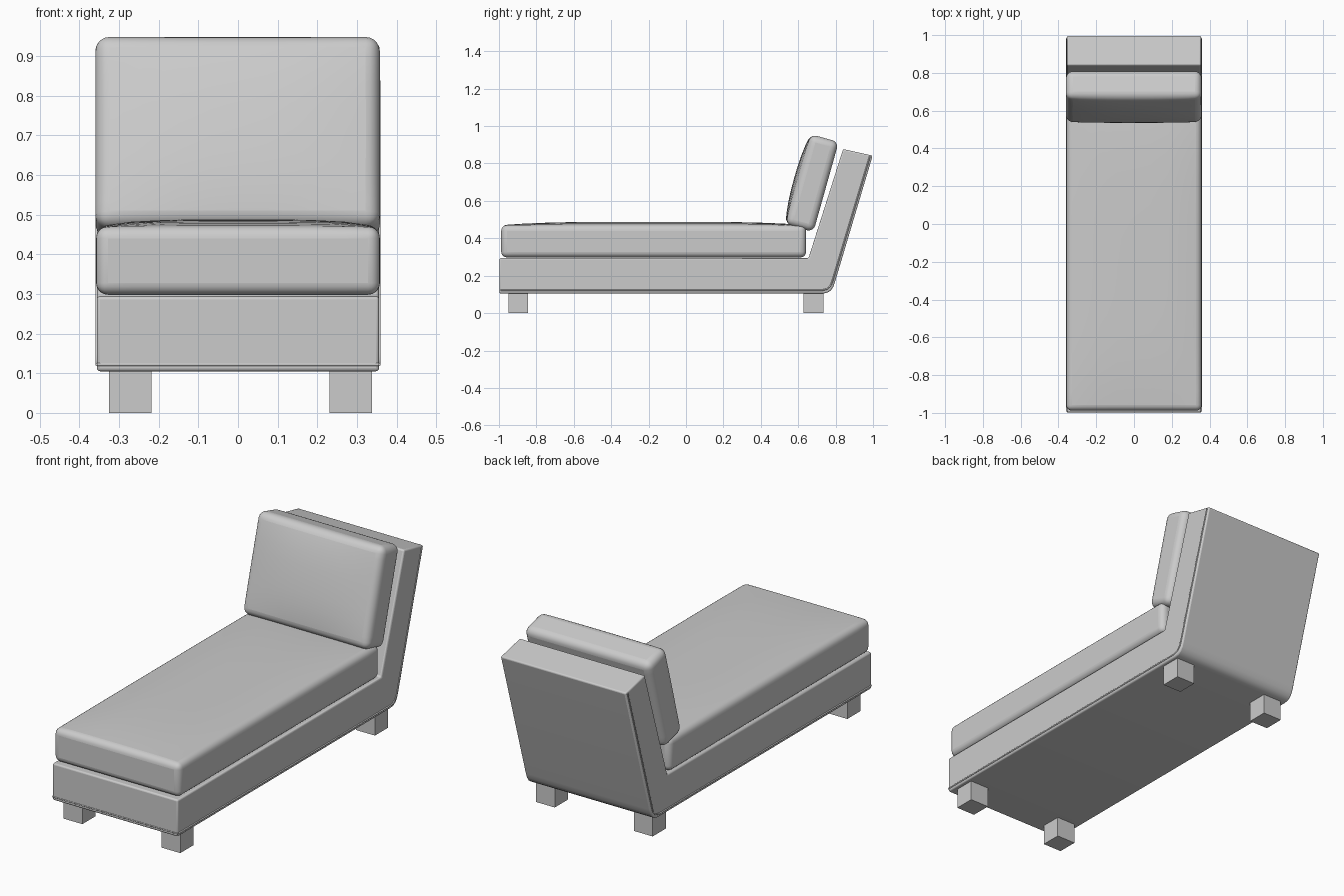
import bpy, bmesh, math
from mathutils import Vector

if "Cube" in bpy.data.objects:
    bpy.data.objects.remove(bpy.data.objects["Cube"])


def finish(name, bm, bevel=0.0, segments=3):
    bmesh.ops.recalc_face_normals(bm, faces=bm.faces)
    mesh = bpy.data.meshes.new(name)
    bm.to_mesh(mesh)
    bm.free()
    ob = bpy.data.objects.new(name, mesh)
    bpy.context.collection.objects.link(ob)
    if bevel:
        mod = ob.modifiers.new("soft_edges", 'BEVEL')
        mod.width, mod.segments = bevel, segments
        mod.limit_method, mod.angle_limit = 'ANGLE', math.radians(40)
    bpy.ops.object.select_all(action='DESELECT')
    bpy.context.view_layer.objects.active = ob
    ob.select_set(True)
    bpy.ops.object.shade_smooth_by_angle(angle=math.radians(40))
    if bevel:
        # bevel first, then smooth by angle
        while ob.modifiers[-1].name != "soft_edges" and len(ob.modifiers) > 1:
            ob.modifiers.move(len(ob.modifiers) - 1, 0)
    return ob


def box(name, size, loc, bevel=0.0):
    bm = bmesh.new()
    bmesh.ops.create_cube(bm, size=1)
    bmesh.ops.scale(bm, vec=size, verts=bm.verts)
    ob = finish(name, bm, bevel)
    ob.location = loc
    return ob


def cushion(name, size, loc, crown, power, radius, tilt=0.0, cells=(8, 12)):
    bm = bmesh.new()
    bmesh.ops.create_cube(bm, size=1)
    bmesh.ops.scale(bm, vec=size, verts=bm.verts)
    for axis, n in enumerate(cells):
        no = Vector((0, 0, 0))
        no[axis] = 1
        for i in range(1, n):
            bmesh.ops.bisect_plane(bm, geom=bm.verts[:] + bm.edges[:] + bm.faces[:],
                                   plane_co=no * size[axis] * (i / n - 0.5), plane_no=no)
    for v in bm.verts:
        if v.co.z > 0:
            u, w = 2 * v.co.x / size[0], 2 * v.co.y / size[1]
            v.co.z += crown * (1 - abs(u) ** power) * (1 - abs(w) ** power)
    ob = finish(name, bm, radius, 5)
    ob.location = loc
    ob.rotation_euler.x = tilt
    return ob


# Upholstered frame: L-shaped side profile with a rounded heel
HALF = 0.356
heel = [(0.735, 0.105), (0.757, 0.110), (0.775, 0.122), (0.788, 0.142), (0.797, 0.168)]
profile = [(-0.997, 0.105)] + heel + [(0.998, 0.842), (0.840, 0.877), (0.655, 0.294), (-0.997, 0.294)]
bm = bmesh.new()
face = bm.faces.new([bm.verts.new((-HALF, y, z)) for y, z in profile])
ext = bmesh.ops.extrude_face_region(bm, geom=[face])
bmesh.ops.translate(bm, vec=(2 * HALF, 0, 0),
                    verts=[g for g in ext["geom"] if isinstance(g, bmesh.types.BMVert)])
finish("frame", bm, 0.008)

# Piping along the lower side, the back edge and the front
outer = [(-0.992, 0.122), (0.728, 0.122), (0.757, 0.130), (0.776, 0.152), (0.785, 0.178), (0.983, 0.838)]
paths = {"side_piping_left": [(-HALF, y, z) for y, z in outer],
         "side_piping_right": [(HALF, y, z) for y, z in outer],
         "front_piping": [(-HALF, -0.995, 0.122), (HALF, -0.995, 0.122)]}
for name, pts in paths.items():
    cu = bpy.data.curves.new(name, 'CURVE')
    cu.dimensions = '3D'
    cu.bevel_depth, cu.bevel_resolution, cu.use_fill_caps = 0.004, 2, True
    sp = cu.splines.new('POLY')
    sp.points.add(len(pts) - 1)
    for p, co in zip(sp.points, pts):
        p.co = (*co, 1)
    bpy.context.collection.objects.link(bpy.data.objects.new(name, cu))

# Seat cushion with a slight crown
cushion("seat_cushion", (0.716, 1.63, 0.172), (0, -0.173, 0.384), 0.018, 4, 0.03, cells=(8, 16))

# Leaning back cushion, crowned towards the sitter
cushion("back_cushion", (0.718, 0.50, 0.155), (-0.001, 0.674, 0.695), 0.022, 2.5, 0.036,
        tilt=math.radians(90 - 15.7), cells=(10, 8))

# Block feet
for side, x in (("left", -0.272), ("right", 0.284)):
    for end, y in (("front", -0.897), ("back", 0.682)):
        box(f"{end}_{side}_foot", (0.107, 0.106, 0.11), (x, y, 0.055))
